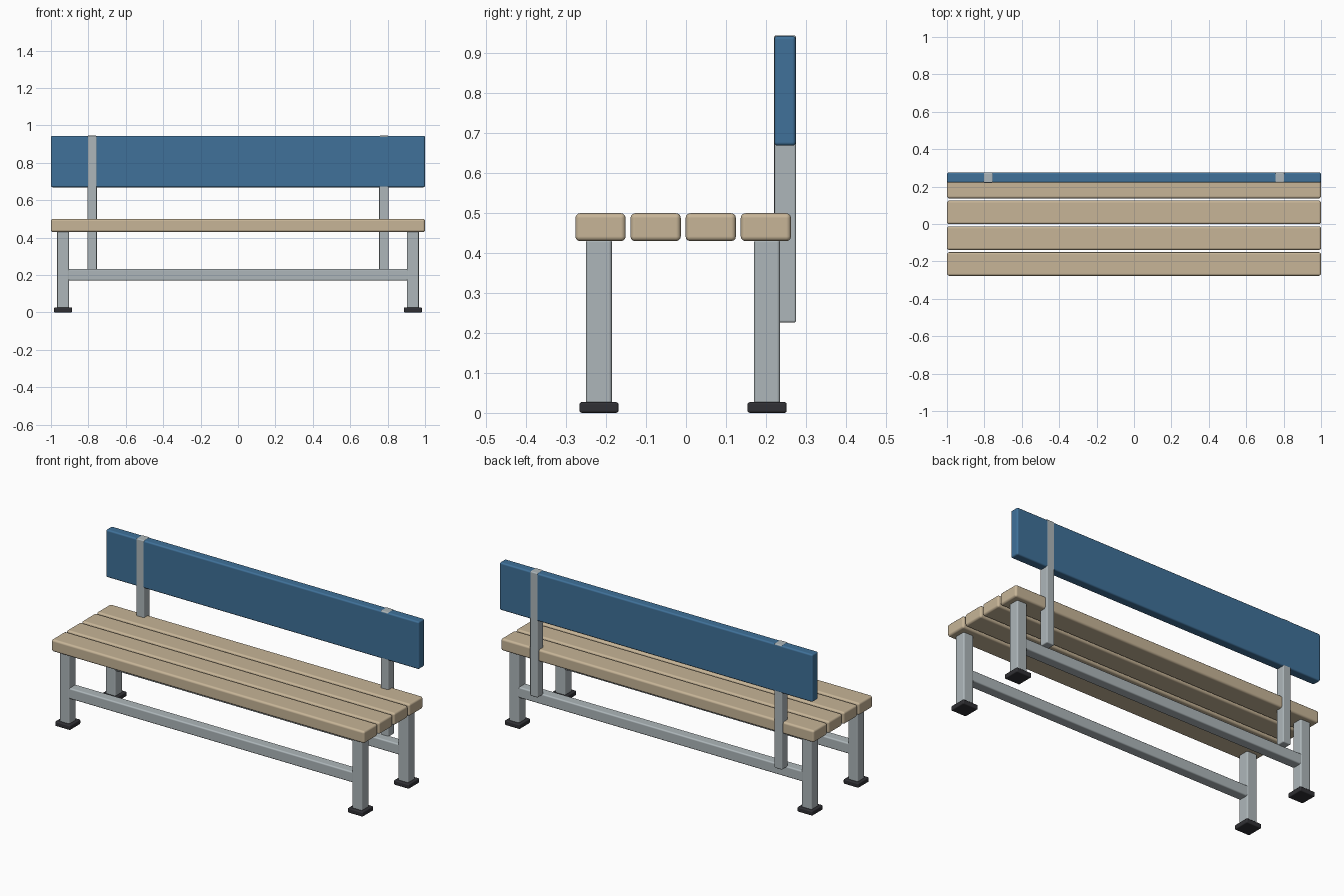
import bpy

cube = bpy.data.objects.get("Cube")
if cube:
    bpy.data.objects.remove(cube, do_unlink=True)


def material(name, rgb, roughness=0.6):
    mat = bpy.data.materials.new(name)
    mat.use_nodes = True
    mat.diffuse_color = (*rgb, 1)
    bsdf = mat.node_tree.nodes["Principled BSDF"]
    bsdf.inputs["Base Color"].default_value = (*rgb, 1)
    bsdf.inputs["Roughness"].default_value = roughness
    return mat


wood = material("pale_wood", (0.57, 0.46, 0.31))
blue = material("blue_paint", (0.05, 0.165, 0.32))
steel = material("grey_steel", (0.42, 0.47, 0.49))
rubber = material("black_rubber", (0.03, 0.03, 0.035))


def box(name, x, y, z, mat, bevel):
    """Rounded box from (min, max) ranges on each axis."""
    ranges = (x, y, z)
    bpy.ops.mesh.primitive_cube_add(size=1, location=[(a + b) / 2 for a, b in ranges])
    obj = bpy.context.object
    obj.name = name
    obj.scale = [b - a for a, b in ranges]
    bpy.ops.object.transform_apply(location=False, rotation=False, scale=True)
    obj.data.materials.append(mat)
    for poly in obj.data.polygons:
        poly.use_smooth = True
    mod = obj.modifiers.new("rounded_edges", 'BEVEL')
    mod.width = bevel
    mod.segments = 3
    mod.harden_normals = True
    return obj


def around(centre, width):
    return (centre - width / 2, centre + width / 2)


# Seat slats
for i in range(4):
    y = -0.277 + i * 0.138
    box(f"seat_slat_{i + 1}", (-1, 1), (y, y + 0.126), (0.43, 0.5), wood, 0.012)

# Backrest board
box("backrest_board", (-1, 1), (0.221, 0.275), (0.669, 0.944), blue, 0.009)

# Legs, feet and long rails
for row, y in (("front", -0.218), ("rear", 0.203)):
    for side, s in (("left", 1), ("right", -1)):
        x = s * 0.935
        box(f"{row}_{side}_leg", around(x, 0.064), around(y, 0.065),
            (0.02, 0.435), steel, 0.008)
        box(f"{row}_{side}_foot", around(x, 0.097), around(y, 0.098),
            (0, 0.027), rubber, 0.006)
    box(f"{row}_rail", (-0.915, 0.915), around(y, 0.06), (0.17, 0.232), steel, 0.008)

# Backrest posts, one flush with each face of the board
for side, s in (("left", 1), ("right", -1)):
    box(f"{side}_backrest_post", around(s * 0.78, 0.05),
        around(0.248 + s * 0.001, 0.054), (0.226, 0.9455), steel, 0.006)
